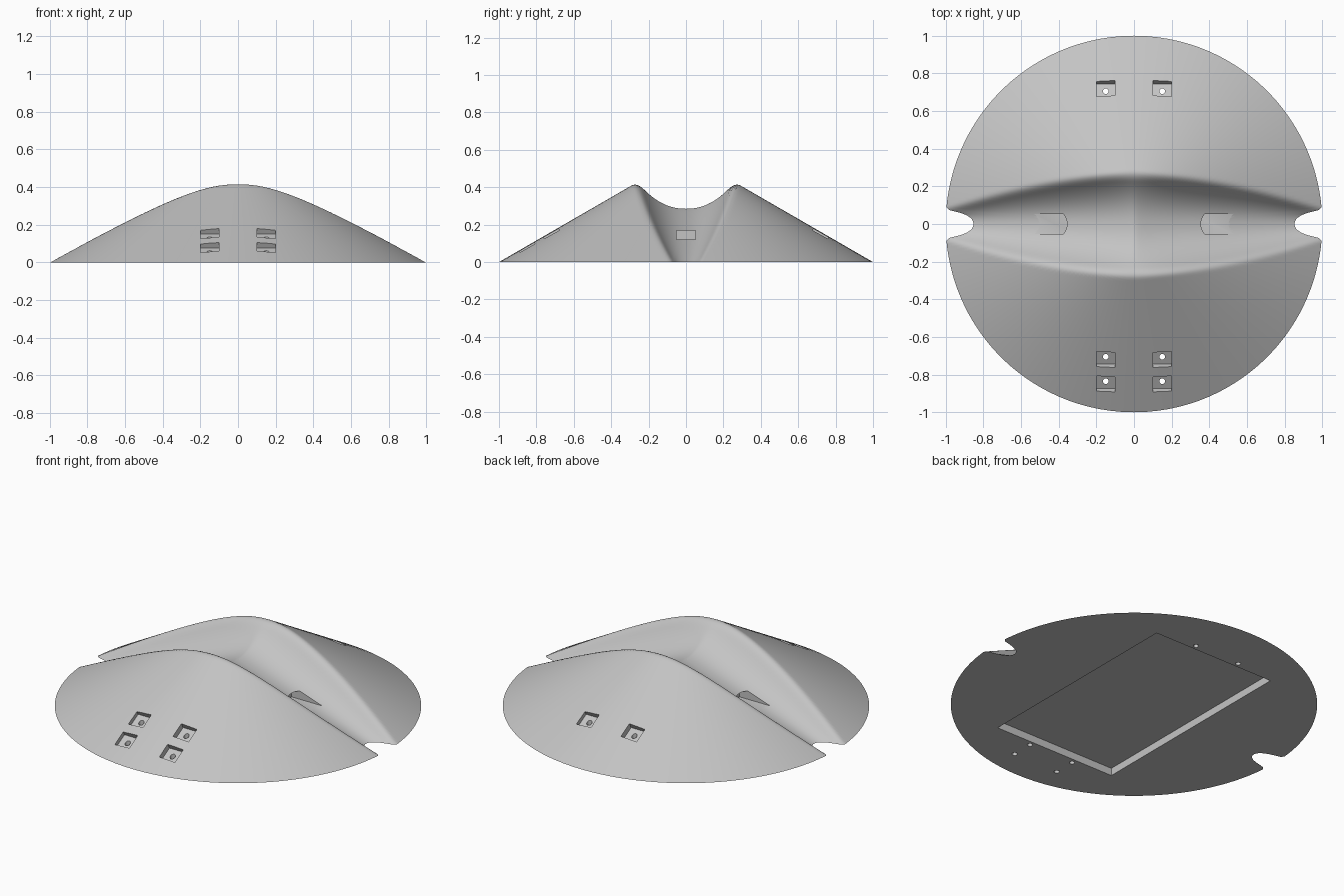
import bpy, bmesh, math
from mathutils import Matrix, Vector

if "Cube" in bpy.data.objects:
    bpy.data.objects.remove(bpy.data.objects["Cube"])

SLOPE = math.tan(math.radians(30))
PER_QUADRANT, RINGS = 50, 80

grey = bpy.data.materials.new("plain_grey")
grey.use_nodes = True
grey.diffuse_color = (0.55, 0.55, 0.55, 1)
grey.node_tree.nodes["Principled BSDF"].inputs["Base Color"].default_value = (0.55, 0.55, 0.55, 1)


def cone(x, y):
    return SLOPE * (1 - math.hypot(x, y))


def height(x, y):
    """Shallow cone cut by a tapering U valley, with a rounded lip."""
    ax = abs(x)
    floor = 0.285 - 0.342 * (math.hypot(ax, 0.02) - 0.02)
    half = 0.07 + 0.19 * (1 - ax ** 1.7)
    wall = floor + (cone(ax, half) - floor) * (abs(y) / half) ** 2.2
    outer = cone(x, y)
    k = 0.06 - 0.03 * min(ax, 1)
    blend = max(k - abs(outer - wall), 0)
    return min(outer, wall) - blend * blend / (4 * k)


def rim(c, s):
    """Radius at which the surface meets the ground."""
    lo, hi = 0.8, 1.0
    if height(c, s) >= 0:
        return hi
    for _ in range(30):
        mid = (lo + hi) / 2
        if height(mid * c, mid * s) > 0:
            lo = mid
        else:
            hi = mid
    return lo


def make_object(name, bm):
    bmesh.ops.recalc_face_normals(bm, faces=bm.faces[:])
    mesh = bpy.data.meshes.new(name)
    bm.to_mesh(mesh)
    bm.free()
    mesh.materials.append(grey)
    obj = bpy.data.objects.new(name, mesh)
    bpy.context.collection.objects.link(obj)
    return obj


# Body: polar grid, with spokes packed towards the valley
quarter = [math.pi / 2 * (i / PER_QUADRANT) ** 2 for i in range(PER_QUADRANT)]
angles = quarter + [math.pi - a for a in [math.pi / 2] + quarter[:0:-1]]
angles += [a + math.pi for a in angles]
bm = bmesh.new()
top = bm.verts.new((0, 0, height(0, 0)))
base = bm.verts.new((0, 0, 0))
spokes = []
for a in angles:
    c, s = math.cos(a), math.sin(a)
    edge = rim(c, s)
    spoke = []
    for j in range(1, RINGS + 1):
        r = edge * j / RINGS
        z = 0 if j == RINGS else max(height(r * c, r * s), 0.0005)
        spoke.append(bm.verts.new((r * c, r * s, z)))
    spokes.append(spoke)
for p, q in zip(spokes, spokes[1:] + spokes[:1]):
    bm.faces.new((top, p[0], q[0]))
    bm.faces.new((base, q[-1], p[-1]))
    for j in range(RINGS - 1):
        bm.faces.new((p[j], p[j + 1], q[j + 1], q[j]))
body = make_object("domed_base", bm)


def cut(build):
    """Subtract one cutter shape from the body, then discard it."""
    bm = bmesh.new()
    build(bm)
    cutter = make_object("cutter", bm)
    cutter.hide_render = True
    mod = body.modifiers.new("cut", "BOOLEAN")
    mod.operation, mod.solver, mod.object = "DIFFERENCE", "EXACT", cutter
    bpy.context.view_layer.objects.active = body
    bpy.ops.object.modifier_apply(modifier=mod.name)
    bpy.data.objects.remove(cutter)


def box(bm, centre, size, tilt=0):
    m = Matrix.Translation(centre) @ Matrix.Rotation(tilt, 4, "X") @ Matrix.Diagonal((*size, 1))
    bmesh.ops.create_cube(bm, size=1, matrix=m)


def pockets(bm):
    # Square sockets sunk at right angles to the slope
    for x in (-0.15, 0.15):
        for y in (-0.72, -0.85, 0.72):
            side = math.copysign(1, y)
            normal = Vector((0, side * 0.5, math.cos(math.radians(30))))
            centre = Vector((x, y, cone(x, y))) + normal * 0.02
            box(bm, centre, (0.1, 0.092, 0.1), -side * math.radians(30))


def holes(bm):
    # Vertical screw holes through each socket
    for x in (-0.15, 0.15):
        for y in (-0.705, -0.835, 0.705):
            bmesh.ops.create_cone(bm, cap_ends=True, segments=20, radius1=0.015, radius2=0.015,
                                  depth=0.8, matrix=Matrix.Translation((x, y, 0.2)))


def slots(bm):
    # Level slots running into the valley floor from each end
    for side in (-1, 1):
        box(bm, (side * 0.6, 0, 0.145), (0.56, 0.104, 0.05))


def recess(bm):
    # Shallow rectangular recess in the underside
    box(bm, (0, 0, 0), (0.81, 1.35, 0.09))


for build in (pockets, holes, slots, recess):
    cut(build)

body.select_set(True)
bpy.context.view_layer.objects.active = body
bpy.ops.object.shade_smooth_by_angle(angle=math.radians(30))
